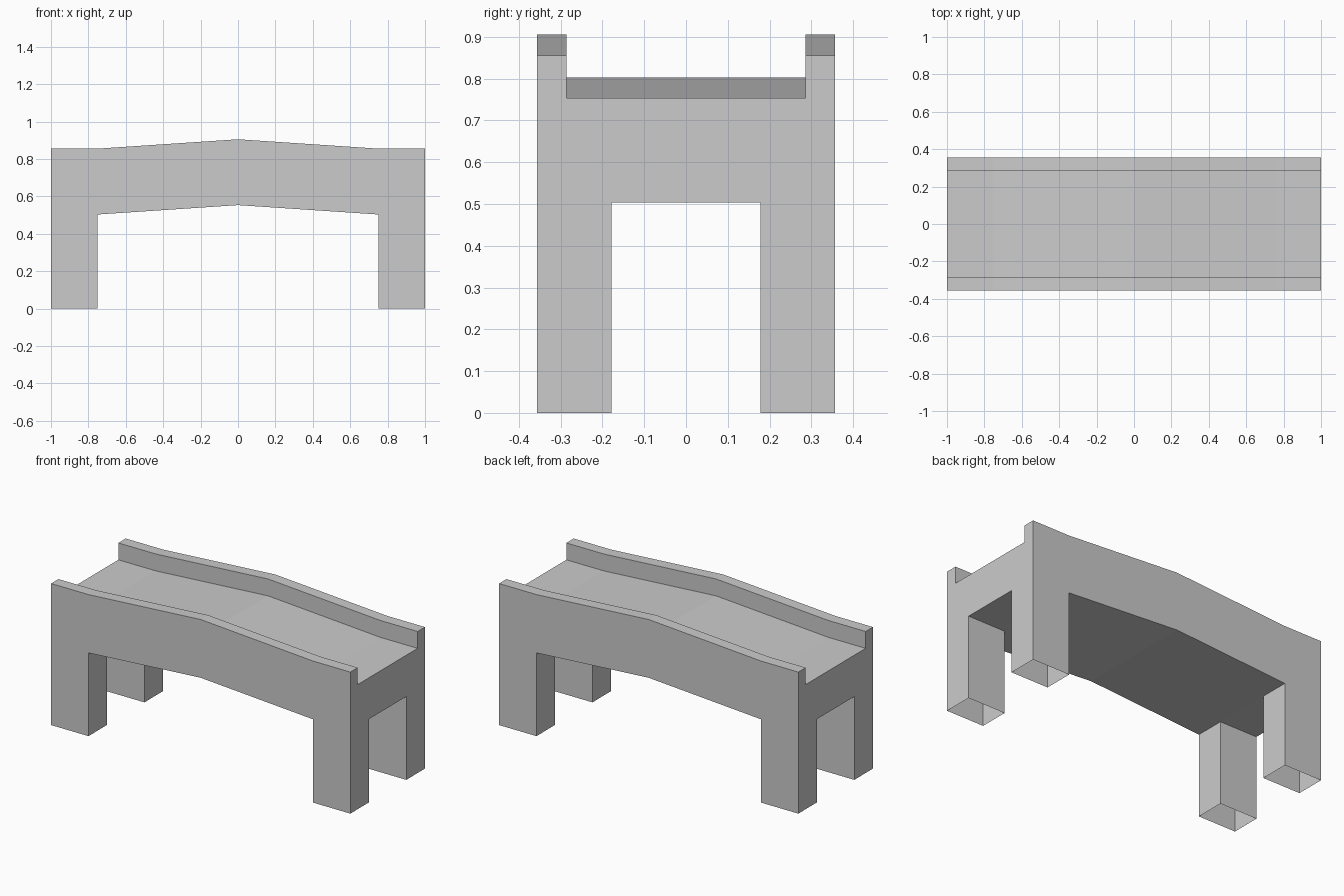
import bpy, bmesh

if "Cube" in bpy.data.objects:
    bpy.data.objects.remove(bpy.data.objects["Cube"])

HALF_W, RAIL_IN, LEG_IN = 0.356, 0.286, 0.178
BOTTOM, DECK, RAIL_TOP = 0.503, 0.753, 0.855
# Stations along the length: (x, rise of the arch)
STATIONS = [(-1, 0), (-0.75, 0), (0, 0.05), (0.75, 0), (1, 0)]

# Cross-section: underside, parapets and sunken deck
right = [(LEG_IN, BOTTOM), (HALF_W, BOTTOM), (HALF_W, RAIL_TOP),
         (RAIL_IN, RAIL_TOP), (RAIL_IN, DECK)]
section = right + [(-y, z) for y, z in reversed(right)]

bm = bmesh.new()
rings = [[bm.verts.new((x, y, z + rise)) for y, z in section]
         for x, rise in STATIONS]
n = len(section)

# Bridge span lofted through the stations
for a, b in zip(rings, rings[1:]):
    for i in range(n):
        j = (i + 1) % n
        bm.faces.new((a[i], a[j], b[j], b[i]))
bm.faces.new(rings[0])
bm.faces.new(rings[-1])

# Legs pulled down from the underside corners
corners = [f for f in bm.faces
           if all(abs(v.co.z - BOTTOM) < 1e-4 and abs(v.co.x) > 0.7
                  and abs(v.co.y) > 0.17 for v in f.verts)
           and abs(f.calc_center_median().y) > 0.2]
for f in corners:
    new = bmesh.ops.extrude_face_region(bm, geom=[f])["geom"]
    for v in new:
        if isinstance(v, bmesh.types.BMVert):
            v.co.z = 0
bmesh.ops.delete(bm, geom=[f for f in corners if f.is_valid], context='FACES_ONLY')
bmesh.ops.recalc_face_normals(bm, faces=bm.faces)

# Feet are open underneath
feet = [f for f in bm.faces if all(v.co.z < 0.01 for v in f.verts)]
bmesh.ops.delete(bm, geom=feet, context='FACES_ONLY')

mesh = bpy.data.meshes.new("footbridge")
bm.to_mesh(mesh)
bm.free()
bpy.context.collection.objects.link(bpy.data.objects.new("footbridge", mesh))
